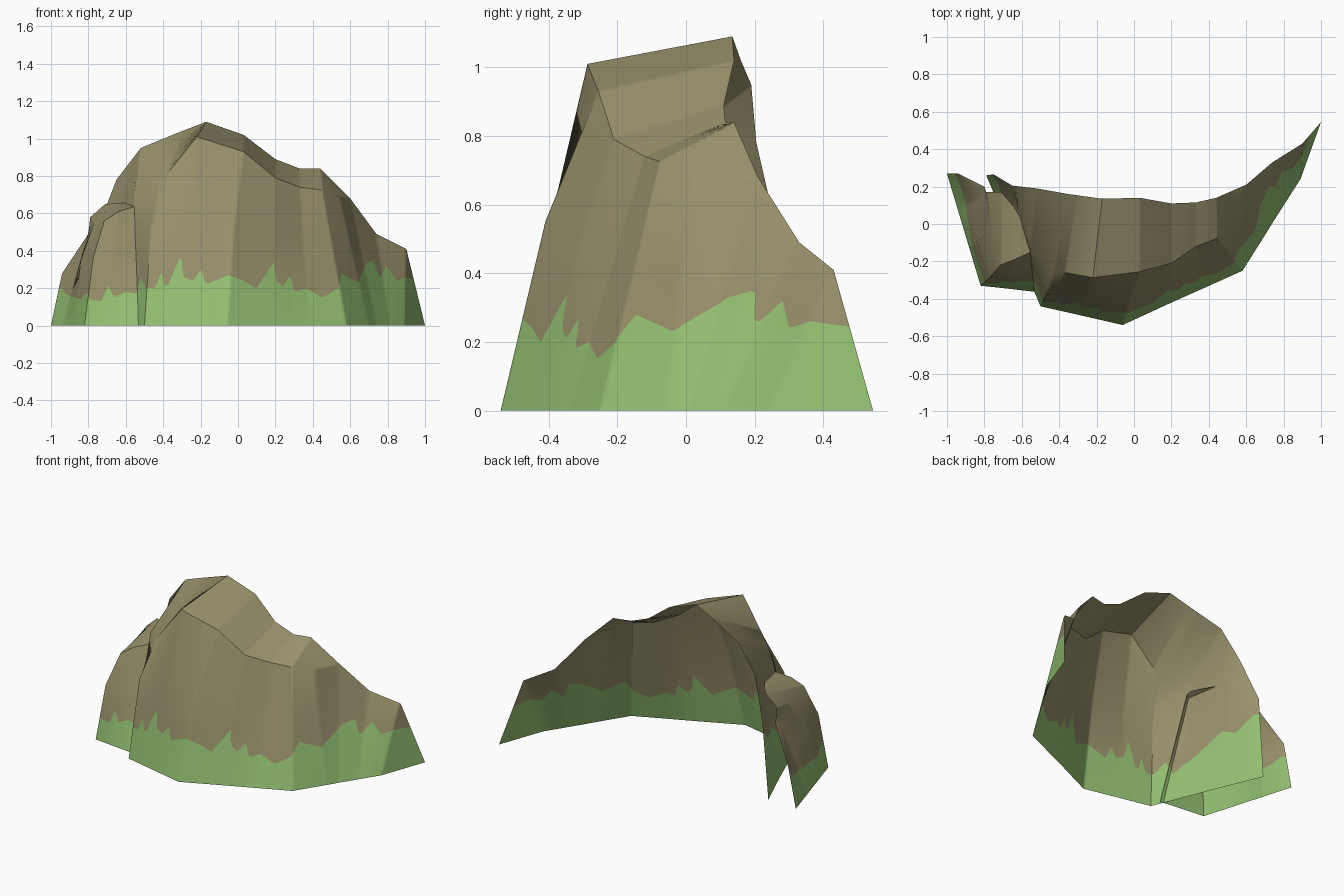
import bpy, bmesh, math
from mathutils import Vector as V


def material(name, rgb):
    m = bpy.data.materials.new(name)
    m.diffuse_color = (*rgb, 1)
    return m


ROCK = material("brown rock", (0.32, 0.285, 0.15))
GRASS = material("grass green", (0.30, 0.535, 0.17))

# ragged grass line: x, height
EDGE = [(-1, .2), (-.93, .2), (-.9, .17), (-.83, .14), (-.8, .18), (-.78, .14), (-.72, .13),
        (-.69, .22), (-.66, .15), (-.6, .18), (-.54, .17), (-.52, .26), (-.49, .2),
        (-.44, .2), (-.41, .3), (-.395, .21), (-.37, .22), (-.315, .38), (-.295, .26),
        (-.24, .24), (-.2, .3), (-.17, .22), (-.05, .27), (.03, .24), (.1, .2),
        (.19, .34), (.205, .24), (.24, .21), (.28, .27), (.3, .18), (.36, .2),
        (.44, .15), (.53, .2), (.56, .28), (.64, .23), (.7, .33), (.74, .35),
        (.76, .25), (.8, .32), (.85, .24), (.9, .26), (1, .22)]
# taller grass on the hidden left wing of the main cliff
WING = [(-1, .42), (-.75, .42), (-.7, .33), (-.66, .36), (-.6, .25)] \
    + [p for p in EDGE if p[0] > -.55]


def height(line, x):
    for (a, ha), (b, hb) in zip(line, line[1:]):
        if x <= b:
            return ha + (hb - ha) * max(0, (x - a) / (b - a))
    return line[-1][1]


def at_height(poly, z):
    for a, b in zip(poly, poly[1:]):
        if z <= b.z and b.z > a.z:
            return a.lerp(b, (z - a.z) / (b.z - a.z))
    return poly[-1].copy()


def cliff(name, base, rim, ridge, mids, line):
    # key columns: foot, belly, rim, ridge
    keys = []
    for i, (b, r, t) in enumerate(zip(base, rim, ridge)):
        b, r, t = V((*b, 0)), V(r), V(t)
        keys.append([b, V(mids[i]) if i in mids else b.lerp(r, .6), r, t])
    # fine columns between keys
    cols = []
    for k, (c, d) in enumerate(zip(keys, keys[1:])):
        n = max(2, math.ceil((c[0] - d[0]).length / .012))
        for s in range(n + (k == len(keys) - 2)):
            p = [a.lerp(b, s / n) for a, b in zip(c, d)]
            h = height(line, at_height(p, .25).x)
            cols.append([p[0], at_height(p, h), at_height(p, max(p[1].z, h + .01)), p[2], p[3]])
    bm = bmesh.new()
    rows = [[bm.verts.new(p) for p in c] for c in cols]
    for c, d in zip(rows, rows[1:]):
        for j in range(4):
            f = bm.faces.new((c[j], d[j], d[j + 1], c[j + 1]))
            f.material_index = 1 if j == 0 else 0
    bmesh.ops.remove_doubles(bm, verts=bm.verts, dist=.0005)
    me = bpy.data.meshes.new(name)
    bm.to_mesh(me)
    bm.free()
    me.materials.append(ROCK)
    me.materials.append(GRASS)
    ob = bpy.data.objects.new(name, me)
    bpy.context.collection.objects.link(ob)
    bpy.ops.object.select_all(action='DESELECT')
    ob.select_set(True)
    bpy.context.view_layer.objects.active = ob
    bpy.ops.object.shade_smooth_by_angle(angle=math.radians(40))


# main cliff, open at the back
cliff("main_cliff",
      [(-.79, .26), (-.68, 0), (-.58, -.25), (-.5, -.44), (-.3, -.485), (-.06, -.54), (.2, -.42),
       (.38, -.34), (.58, -.25), (.7, -.06), (.74, .005), (.81, .115), (.89, .24), (1, .545)],
      [(-.755, .265, .45), (-.64, .13, .62), (-.555, -.13, .71), (-.42, -.25, .76),
       (-.22, -.287, 1.01), (.03, -.255, .93), (.2, -.21, .79), (.33, -.12, .74),
       (.45, -.075, .725), (.54, .02, .69), (.602, .2, .665), (.742, .315, .47),
       (.9, .42, .4), (.9, .43, .41)],
      [(-.75, .265, .52), (-.65, .205, .78), (-.52, .19, .95), (-.35, .16, 1.02),
       (-.17, .135, 1.09), (.03, .14, 1.02), (.2, .11, .89), (.33, .115, .84),
       (.44, .14, .84), (.6, .21, .68), (.6, .21, .68), (.74, .33, .49),
       (.9, .43, .41), (.9, .43, .41)],
      {1: (-.66, .06, .4), 2: (-.56, -.18, .5), 3: (-.465, -.375, .52),
       4: (-.25, -.395, .55), 5: (-.02, -.41, .55), 6: (.2, -.305, .5)}, WING)

# smaller outcrop on the left, running into the main cliff
cliff("left_outcrop",
      [(-1, .27), (-.94, .07), (-.88, -.13), (-.82, -.33), (-.68, -.345), (-.51, -.365)],
      [(-.945, .27, .26), (-.815, .15, .45), (-.77, .02, .55), (-.715, -.22, .56),
       (-.64, -.19, .61), (-.53, -.14, .645)],
      [(-.94, .27, .28), (-.8, .2, .49), (-.79, .17, .58), (-.71, .17, .65),
       (-.64, .09, .655), (-.53, -.1, .655)],
      {2: (-.84, -.1, .35), 3: (-.775, -.29, .36), 4: (-.66, -.27, .38)}, EDGE)
